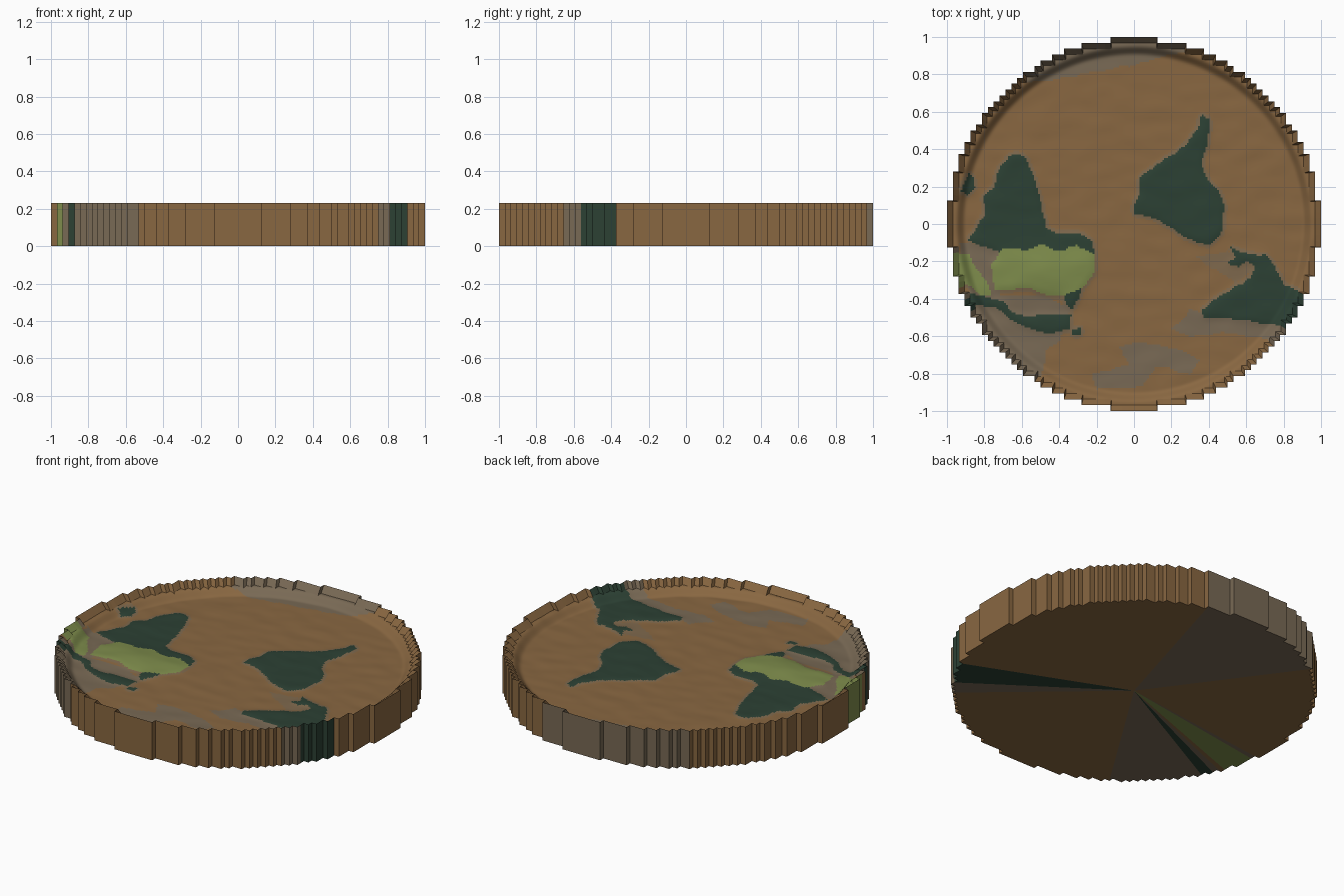
import bpy, bmesh, math
from mathutils import Vector, noise

if "Cube" in bpy.data.objects:
    bpy.data.objects.remove(bpy.data.objects["Cube"])

RIM_Z, FLOOR_Z = 0.23, 0.153     # wall top, sea floor
N, SUB, INNER = 64, 3, 0.967     # outline cells, floor cells per outline cell, inner rim scale

# ---- materials
COLOURS = [("brown_sea", (0.25, 0.136, 0.053)), ("grey_shoal", (0.190, 0.142, 0.090)),
           ("pale_coast", (0.212, 0.140, 0.074)), ("dark_green_land", (0.025, 0.052, 0.034)),
           ("lime_land", (0.210, 0.265, 0.072))]
MATS = []
for name, c in COLOURS:
    m = bpy.data.materials.new(name)
    m.diffuse_color = (*c, 1)
    m.use_nodes = True
    m.node_tree.nodes["Principled BSDF"].inputs["Base Color"].default_value = m.diffuse_color
    MATS.append(m)
SEA, SHOAL, COAST, GREEN, LIME = range(5)

# ---- painted regions, outlines seen from above
regions = []


def region(mat, *pts):
    xs, ys = [p[0] for p in pts], [p[1] for p in pts]
    regions.append((mat, pts, min(xs), max(xs), min(ys), max(ys)))


# lime plains
region(LIME, (-.70, -.13), (-.58, -.14), (-.5, -.11), (-.42, -.15), (-.3, -.12), (-.21, -.16),
       (-.21, -.25), (-.28, -.34), (-.38, -.39), (-.48, -.38), (-.55, -.34), (-.66, -.35),
       (-.74, -.35), (-.75, -.28), (-.77, -.22))
region(LIME, (-1, -.16), (-.88, -.16), (-.84, -.24), (-.78, -.32), (-.76, -.38), (-.82, -.38),
       (-.87, -.33), (-1, -.27))
# western continent, island and southern chain
region(GREEN, (-.63, .38), (-.58, .37), (-.55, .28), (-.50, .12), (-.47, -.02), (-.42, -.05),
       (-.30, -.05), (-.22, -.09), (-.21, -.16), (-.35, -.2), (-.68, -.2), (-.72, -.15),
       (-.80, -.12), (-.88, -.09), (-.84, -.02), (-.79, .05), (-.81, .14), (-.75, .2),
       (-.73, .28), (-.67, .36))
region(GREEN, (-.89, .27), (-.86, .26), (-.85, .20), (-.89, .15), (-.92, .17))
region(GREEN, (-.36, -.33), (-.28, -.33), (-.29, -.40), (-.34, -.46), (-.37, -.40))
region(GREEN, (-.95, -.35), (-.85, -.37), (-.78, -.39), (-.7, -.42), (-.66, -.47), (-.55, -.49),
       (-.42, -.48), (-.34, -.48), (-.34, -.56), (-.42, -.58), (-.52, -.58), (-.6, -.54),
       (-.68, -.50), (-.75, -.44), (-.86, -.43), (-.95, -.39))
region(GREEN, (-.33, -.56), (-.28, -.55), (-.28, -.59), (-.33, -.59))
# central continent
region(GREEN, (.36, .58), (.40, .56), (.39, .42), (.36, .32), (.39, .24), (.45, .18), (.48, .08),
       (.46, -.06), (.40, -.11), (.32, -.09), (.22, -.04), (.12, .03), (0, .05), (0, .1),
       (.04, .16), (.03, .25), (.1, .3), (.2, .37), (.3, .44), (.34, .5))
# eastern continent
region(GREEN, (.51, -.11), (.60, -.16), (.70, -.17), (.75, -.22), (.80, -.32), (.9, -.37),
       (1, -.4), (.9, -.57), (.75, -.54), (.6, -.52), (.5, -.5), (.38, -.50), (.36, -.46),
       (.44, -.40), (.54, -.34), (.62, -.29), (.65, -.23), (.60, -.20), (.56, -.23), (.50, -.21),
       (.55, -.17))
# grey shoals: south-west, strait, south-east, south, north
region(SHOAL, (-1, -.38), (-.5, -.38), (-.34, -.44), (-.40, -.62), (-.47, -.68), (-.50, -.9),
       (-.62, -.9), (-1, -.5))
region(SHOAL, (-.94, -.10), (-.68, -.12), (-.72, -.4), (-.86, -.4))
region(SHOAL, (.3, -.46), (.6, -.5), (.95, -.55), (.86, -.7), (.7, -.61), (.5, -.58), (.3, -.6),
       (.2, -.56))
region(SHOAL, (-.08, -.65), (.05, -.63), (.25, -.67), (.35, -.73), (.3, -.8), (.12, -.76),
       (.05, -.87), (-.2, -.88), (-.22, -.8), (-.03, -.76))
region(SHOAL, (-.6, .76), (-.35, .78), (-.2, .82), (0, .85), (.3, .93), (.3, 1.1), (-.6, 1.1))
region(COAST, (.33, -.18), (.5, -.14), (.62, -.24), (.55, -.32), (.42, -.24))


def inside(pts, x, y):
    hit = False
    for (ax, ay), (bx, by) in zip(pts, pts[1:] + pts[:1]):
        if (ay > y) != (by > y) and x < (bx - ax) * (y - ay) / (by - ay) + ax:
            hit = not hit
    return hit


def colour_at(x, y):
    # wobble the lookup so coasts look natural
    n = noise.noise_vector(Vector((x * 14, y * 14, 3)))
    x, y = x + n.x * .012, y + n.y * .012
    for mat, pts, x0, x1, y0, y1 in regions:
        if x0 <= x <= x1 and y0 <= y <= y1 and inside(pts, x, y):
            return mat
    return SEA


# ---- stepped disc outline
def in_disc(i, j):
    return math.hypot((i + .5) * 2 / N - 1, (j + .5) * 2 / N - 1) < .9915


M = N * SUB
STEP = 2 * INNER / M
cells = {(i, j): colour_at((i + .5) * STEP - INNER, (j + .5) * STEP - INNER)
         for i in range(M) for j in range(M) if in_disc(i // SUB, j // SUB)}

# blurred land mask raises the continents and marks the pale coast
land = {k: float(v >= GREEN) for k, v in cells.items()}
for _ in range(3):
    land = {(i, j): sum(land.get((i + a, j + b), v) for a in (-1, 0, 1) for b in (-1, 0, 1)) / 9
            for (i, j), v in land.items()}


def height(i, j):
    x, y = i * STEP - INNER, j * STEP - INNER
    near = [land[c] for c in ((i, j), (i - 1, j), (i, j - 1), (i - 1, j - 1)) if c in land]
    t = min(1, max(0, (math.hypot(x, y) - .90) / .055))
    z = FLOOR_Z + .040 * t * t * (3 - 2 * t) + .007 * sum(near) / len(near)
    z += .016 * math.exp(-((x + .48) / .25) ** 2 - ((y + .25) / .13) ** 2)
    return z + .003 * noise.noise(Vector((x * 7, y * 12, 0)))


def make_object(name, bm):
    me = bpy.data.meshes.new(name)
    bm.to_mesh(me)
    bm.free()
    for m in MATS:
        me.materials.append(m)
    ob = bpy.data.objects.new(name, me)
    bpy.context.collection.objects.link(ob)
    return ob


# ---- relief floor
bm = bmesh.new()
verts = {}


def vert(i, j):
    if (i, j) not in verts:
        verts[i, j] = bm.verts.new((i * STEP - INNER, j * STEP - INNER, height(i, j)))
    return verts[i, j]


for (i, j), mat in cells.items():
    f = bm.faces.new([vert(i, j), vert(i + 1, j), vert(i + 1, j + 1), vert(i, j + 1)])
    f.material_index = COAST if mat == SEA and land[i, j] > .12 else mat
    f.smooth = True
make_object("relief_floor", bm)

# ---- rim: outer wall, inner slope and underside wedge for each outline edge
bm = bmesh.new()


def edge_strip(a, b):
    (ax, ay), (bx, by) = [(p[0] * 2 / N - 1, p[1] * 2 / N - 1) for p in (a, b)]
    za, zb = (height(p[0] * SUB, p[1] * SUB) for p in (a, b))
    mat = colour_at((ax + bx) * .475, (ay + by) * .475)
    for pts in ([(ax, ay, 0), (bx, by, 0), (bx, by, RIM_Z), (ax, ay, RIM_Z)],
                [(ax, ay, RIM_Z), (bx, by, RIM_Z), (bx * INNER, by * INNER, zb),
                 (ax * INNER, ay * INNER, za)],
                [(bx, by, 0), (ax, ay, 0), (0, 0, 0)]):
        bm.faces.new([bm.verts.new(p) for p in pts]).material_index = mat


for i in range(N):
    for j in range(N):
        if in_disc(i, j):
            ring = [(i, j), (i + 1, j), (i + 1, j + 1), (i, j + 1)]
            for k, (di, dj) in enumerate(((0, -1), (1, 0), (0, 1), (-1, 0))):
                if not in_disc(i + di, j + dj):
                    edge_strip(ring[k], ring[(k + 1) % 4])
bmesh.ops.remove_doubles(bm, verts=bm.verts, dist=1e-5)
make_object("stepped_rim_and_base", bm)
